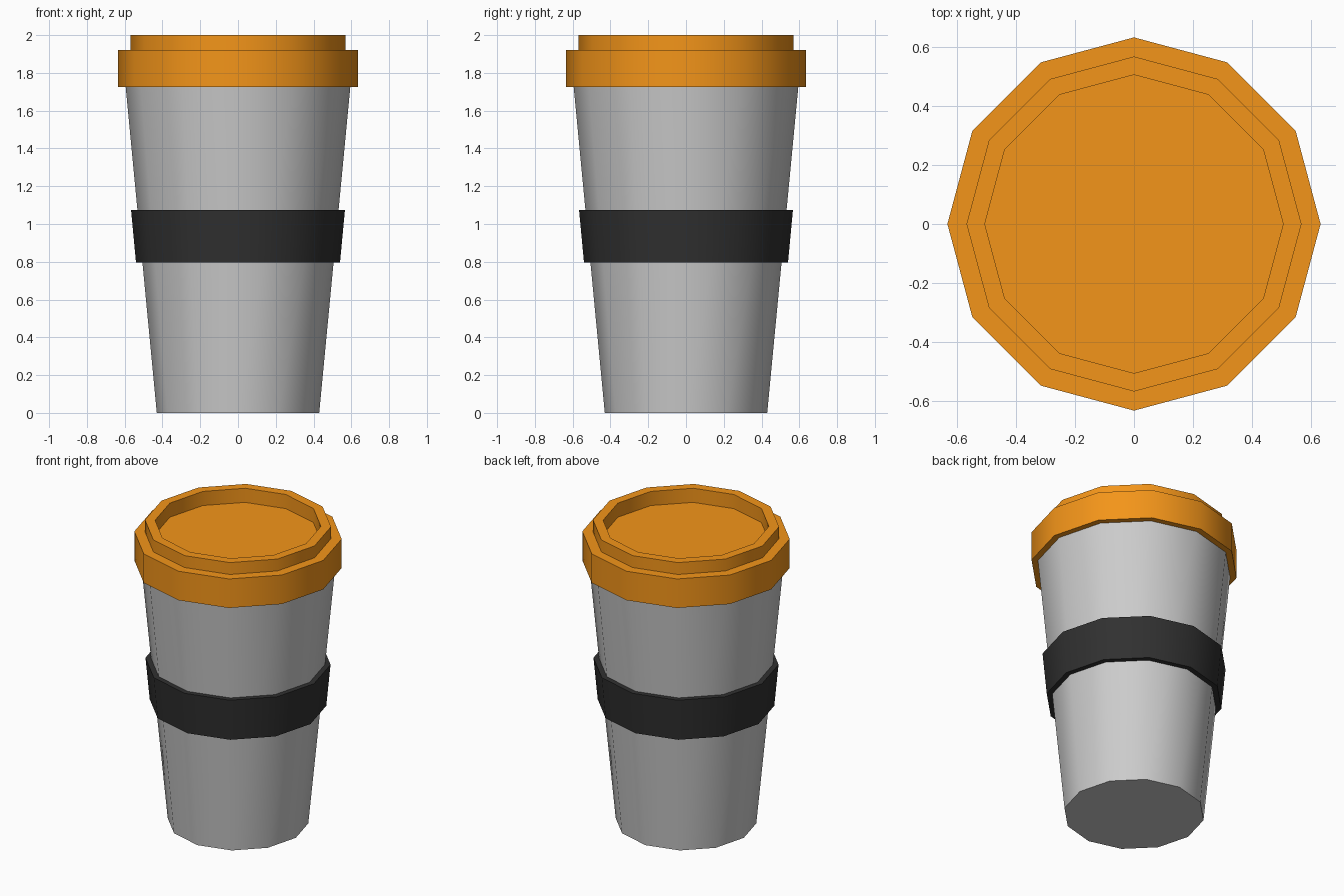
import bpy, bmesh, math

if "Cube" in bpy.data.objects:
    bpy.data.objects.remove(bpy.data.objects["Cube"])

SIDES = 12


def material(name, rgb):
    m = bpy.data.materials.new(name)
    m.diffuse_color = (*rgb, 1)
    m.use_nodes = True
    m.node_tree.nodes["Principled BSDF"].inputs["Base Color"].default_value = m.diffuse_color
    return m


def lathe(name, profile, mat=None, closed=False):
    """Revolve (radius, z) points, listed anticlockwise; zero-length ends are capped."""
    bm = bmesh.new()
    rings = [[bm.verts.new((r * math.cos(2 * math.pi * i / SIDES),
                            r * math.sin(2 * math.pi * i / SIDES), z))
              for i in range(SIDES)] for r, z in profile]
    pairs = list(zip(rings, rings[1:]))
    if closed:
        pairs.append((rings[-1], rings[0]))
    for a, b in pairs:
        for i in range(SIDES):
            j = (i + 1) % SIDES
            bm.faces.new((a[i], a[j], b[j], b[i]))
    if not closed:
        bm.faces.new(rings[0][::-1])
        bm.faces.new(rings[-1])
    bmesh.ops.recalc_face_normals(bm, faces=bm.faces)
    me = bpy.data.meshes.new(name)
    bm.to_mesh(me)
    bm.free()
    ob = bpy.data.objects.new(name, me)
    bpy.context.collection.objects.link(ob)
    if mat:
        me.materials.append(mat)
    bpy.ops.object.select_all(action='DESELECT')
    ob.select_set(True)
    bpy.context.view_layer.objects.active = ob
    bpy.ops.object.shade_smooth_by_angle(angle=math.radians(40))
    return ob


orange = material("orange_plastic", (0.9, 0.3, 0.01))
black = material("black_rubber", (0.03, 0.03, 0.03))

# Tapered cup body
lathe("cup_body", [(0.43, 0), (0.596, 1.74)])

# Grip band hugging the taper
lathe("grip_band", [(0.50, 0.795), (0.54, 0.795), (0.566, 1.073), (0.527, 1.073)],
      black, closed=True)

# Stepped lid with recessed top
lathe("lid", [(0.585, 1.725), (0.634, 1.725), (0.634, 1.92), (0.569, 1.92),
              (0.569, 2.0), (0.507, 2.0), (0.507, 1.905)], orange)
